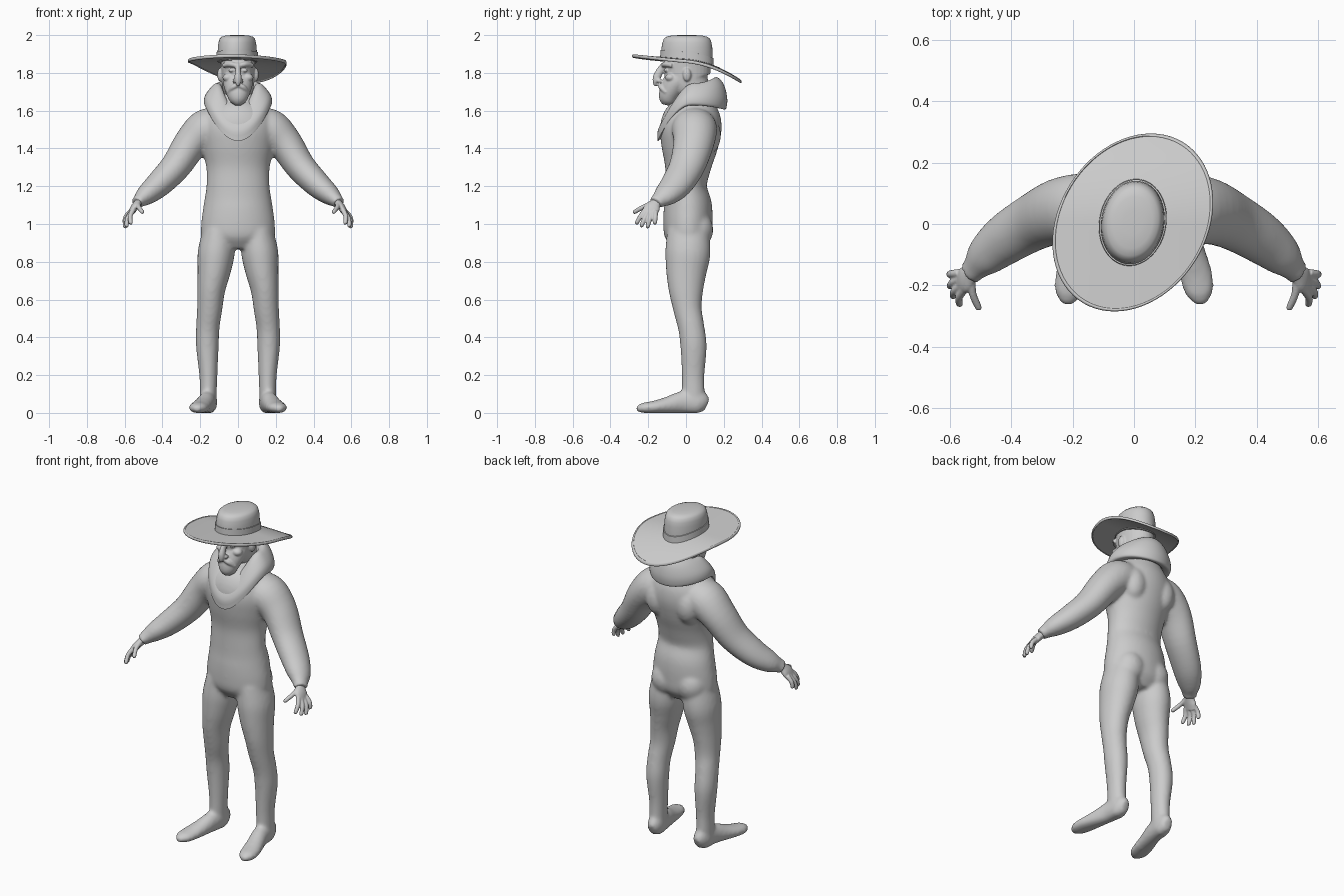
import bpy, bmesh, math
from mathutils import Vector, Matrix

cube = bpy.data.objects.get("Cube")
if cube:
    bpy.data.objects.remove(cube)

clay = bpy.data.materials.new("light grey")
clay.use_nodes = True
GREY = (0.6, 0.6, 0.6, 1)
clay.diffuse_color = GREY
bsdf = next(n for n in clay.node_tree.nodes if n.type == "BSDF_PRINCIPLED")
bsdf.inputs["Base Color"].default_value = GREY


def loft(bm, rings, closed=False):
    """Skin a list of rings; cap the ends, or join them when closed."""
    loops = [[bm.verts.new(p) for p in r] for r in rings]
    n = len(loops[0])
    pairs = list(zip(loops, loops[1:])) + ([(loops[-1], loops[0])] if closed else [])
    for a, b in pairs:
        for i in range(n):
            j = (i + 1) % n
            bm.faces.new((a[i], a[j], b[j], b[i]))
    if not closed:
        bm.faces.new(loops[0])
        bm.faces.new(loops[-1])


def spline(pts, steps):
    """Catmull-Rom interpolation of all components."""
    p = [Vector(q) for q in pts]
    p = [p[0] * 2 - p[1]] + p + [p[-1] * 2 - p[-2]]
    out = []
    for a, b, c, d in zip(p, p[1:], p[2:], p[3:]):
        for k in range(steps):
            t = k / steps
            out.append(0.5 * (2 * b + (c - a) * t + (2 * a - 5 * b + 4 * c - d) * t * t
                              + (3 * b - a - 3 * c + d) * t ** 3))
    return out + [p[-2]]


def tube(bm, pts, ref=(1, 0, 0), side=1, steps=4, n=24):
    """Oval tube; each point is x, y, z, half width along ref, other half width."""
    path = spline(pts, steps)
    mid = [Vector((q[0] * side, q[1], q[2])) for q in path]
    rings = []
    for i, q in enumerate(path):
        tan = (mid[min(i + 1, len(mid) - 1)] - mid[max(i - 1, 0)]).normalized()
        u = Vector(ref)
        u = (u - tan * u.dot(tan)).normalized()
        v = tan.cross(u)
        ring = []
        for k in range(n):
            t = math.tau * k / n
            p = mid[i] + u * (q[3] * math.cos(t)) + v * (q[4] * math.sin(t))
            p.z = max(p.z, 0)
            ring.append(p)
        rings.append(ring)
    loft(bm, rings)


def ball(bm, centre, size):
    m = Matrix.Translation(centre) @ Matrix.Diagonal((*size, 1))
    bmesh.ops.create_uvsphere(bm, u_segments=20, v_segments=12, radius=1, matrix=m)


def finish(bm, name, voxel=0, smooth=0, angle=40):
    bmesh.ops.recalc_face_normals(bm, faces=bm.faces)
    me = bpy.data.meshes.new(name)
    bm.to_mesh(me)
    bm.free()
    me.materials.append(clay)
    ob = bpy.data.objects.new(name, me)
    bpy.context.collection.objects.link(ob)
    bpy.ops.object.select_all(action="DESELECT")
    ob.select_set(True)
    bpy.context.view_layer.objects.active = ob
    bpy.ops.object.shade_smooth_by_angle(angle=math.radians(angle))
    if voxel:
        rm = ob.modifiers.new("blend", "REMESH")
        rm.mode, rm.voxel_size, rm.use_smooth_shade = "VOXEL", voxel, True
        sm = ob.modifiers.new("soften", "SMOOTH")
        sm.factor, sm.iterations = 0.5, smooth
    return ob


# Clothed body: torso, sleeves, legs and feet blended together
bm = bmesh.new()
tube(bm, [(0, .01, .87, .13, .08), (0, .01, .93, .19, .122), (0, .01, 1.0, .195, .13),
          (0, .01, 1.1, .182, .127), (0, 0, 1.2, .167, .11), (0, .01, 1.3, .168, .122),
          (0, .018, 1.4, .19, .148), (0, .025, 1.5, .205, .163), (0, .035, 1.58, .18, .15),
          (0, .04, 1.65, .12, .11), (0, .03, 1.7, .08, .08)], n=40)
for s in (1, -1):
    # Sleeve, full at the forearm and gathered at the cuff
    tube(bm, [(.09, .04, 1.53, .11, .09), (.17, .045, 1.5, .12, .108), (.25, .04, 1.425, .108, .092),
              (.33, .005, 1.305, .095, .08), (.42, -.05, 1.21, .085, .07),
              (.485, -.105, 1.155, .068, .055), (.52, -.145, 1.125, .044, .037),
              (.535, -.16, 1.11, .043, .034)], ref=(0, 1, 0), side=s)
    # Leg
    tube(bm, [(.1, .01, .97, .085, .11), (.115, .01, .85, .098, .12), (.127, .002, .75, .088, .108),
              (.142, 0, .65, .074, .092), (.15, .008, .55, .067, .076), (.16, .028, .45, .062, .07),
              (.162, .04, .35, .06, .07), (.157, .038, .2, .048, .06), (.157, .04, .1, .045, .06),
              (.155, .05, .03, .045, .055)], side=s)
    # Foot, turned outwards
    tube(bm, [(.15, .11, .04, .025, .035), (.155, .07, .055, .045, .065), (.165, -.02, .055, .046, .06),
              (.185, -.1, .04, .05, .045), (.203, -.17, .03, .054, .034), (.214, -.225, .026, .046, .028),
              (.22, -.262, .022, .018, .015)], side=s)
    # Seat and shoulder blade
    ball(bm, (s * .085, .055, .97), (.09, .09, .1))
    ball(bm, (s * .1, .12, 1.47), (.07, .065, .1))
finish(bm, "clothed_body", .01, 9)

# Hands with four fingers and a thumb
FINGERS = [((.555, -.215, 1.075), (.57, -.265, 1.0)), ((.563, -.2, 1.065), (.592, -.238, .985)),
           ((.568, -.18, 1.06), (.602, -.205, .98)), ((.57, -.16, 1.065), (.604, -.165, 1.0)),
           ((.53, -.175, 1.11), (.505, -.28, 1.06))]
for s, label in ((1, "left"), (-1, "right")):
    bm = bmesh.new()
    tube(bm, [(.51, -.135, 1.135, .028, .022), (.53, -.16, 1.11, .03, .021),
              (.55, -.18, 1.085, .043, .02), (.568, -.194, 1.055, .038, .014)], ref=(0, 1, 0), side=s)
    for base, tip in FINGERS:
        a, b = Vector(base), Vector(tip)
        bow = a.lerp(b, .5) + Vector((.008, 0, .004))
        tube(bm, [(*a, .014, .014), (*bow, .0125, .0125), (*a.lerp(b, .92), .011, .011),
                  (*b, .006, .006)], ref=(0, 1, 0), side=s, n=12)
    finish(bm, label + "_hand", .004, 3)

# Head with hooked nose, brow, cheeks, ears and beard
bm = bmesh.new()
tube(bm, [(0, .05, 1.6, .07, .07), (0, .04, 1.7, .08, .085), (0, .012, 1.76, .087, .115),
          (0, .008, 1.82, .09, .122), (0, .01, 1.92, .095, .122)], n=32)
tube(bm, [(0, -.105, 1.63, .018, .022), (0, -.1, 1.65, .043, .042), (0, -.088, 1.69, .062, .056),
          (0, -.06, 1.74, .078, .068), (0, -.03, 1.77, .082, .08)], n=28)
tube(bm, [(0, -.112, 1.845, .014, .018), (0, -.138, 1.81, .015, .02), (0, -.155, 1.775, .019, .021),
          (0, -.162, 1.75, .016, .014), (0, -.162, 1.73, .006, .007)], n=16)
for s in (1, -1):
    tube(bm, [(.008, -.12, 1.838, .012, .012), (.04, -.113, 1.846, .014, .012),
              (.078, -.075, 1.84, .012, .01)], ref=(0, 0, 1), side=s, n=12)
    tube(bm, [(.004, -.135, 1.735, .012, .014), (.03, -.13, 1.722, .014, .014),
              (.055, -.105, 1.695, .008, .008)], ref=(0, 0, 1), side=s, n=12)
    ball(bm, (s * .052, -.082, 1.775), (.03, .028, .022))
    ball(bm, (s * .018, -.14, 1.758), (.011, .016, .011))
    ball(bm, (s * .036, -.106, 1.813), (.015, .012, .009))
    ball(bm, (s * .094, .005, 1.79), (.016, .022, .036))
finish(bm, "bearded_head", .005, 3)

# Cowl collar, dipping low on the chest and standing high behind
COWL = [(.14, .03, .14, 1.48, 1.63, 1.62), (.174, .03, .176, 1.44, 1.63, 1.605),
        (.181, .033, .183, 1.455, 1.65, 1.625), (.172, .035, .183, 1.5, 1.685, 1.67),
        (.142, .042, .16, 1.555, 1.725, 1.735), (.115, .042, .127, 1.595, 1.745, 1.775),
        (.09, .04, .1, 1.6, 1.735, 1.765), (.075, .04, .08, 1.57, 1.69, 1.7)]
rings = []
for rx, yc, ry, front, flank, back in spline(COWL, 3):
    ring = []
    for k in range(64):
        c, x = math.cos(math.tau * k / 64), math.sin(math.tau * k / 64)
        z = flank + (front - flank) * max(c, 0) ** 2 + (back - flank) * max(-c, 0) ** 2
        ring.append((rx * x, yc - ry * c, z))
    rings.append(ring)
bm = bmesh.new()
loft(bm, rings, closed=True)
finish(bm, "cowl_collar", angle=60)


# Hat: every ring is a slightly skewed oval lying on the drooping brim surface
def brim_z(x, y):
    return 1.87 - .07 * y - 1.13 * max(y, 0) ** 2 - .15 * x * x


def hat_ring(rx, ry, lift=0, skew=.1, flat=None, n=72):
    ring = []
    for k in range(n):
        t = math.tau * k / n
        x, y = rx * math.sin(t + skew) - .004, ry * math.cos(t) + .005
        ring.append((x, y, brim_z(x, y) + lift if flat is None else flat))
    return ring


def brim_ring(f, lift):
    return hat_ring(.1 + .162 * f, .13 + .16 * f, lift, .1 + .13 * f)


bm = bmesh.new()
fracs = [0, .25, .5, .75, .95]
loft(bm, [brim_ring(f, .006) for f in fracs] + [brim_ring(f, -.006) for f in reversed(fracs)], closed=True)
finish(bm, "hat_brim")

# Raised piping round the edge of the brim
bm = bmesh.new()
loft(bm, [brim_ring(.965 + .035 * math.cos(a), .009 * math.sin(a))
          for a in [math.tau * k / 10 for k in range(10)]], closed=True)
finish(bm, "brim_piping", angle=60)

# Crown with a rounded flat top
bm = bmesh.new()
crown = [hat_ring(.104, .136, -.01), hat_ring(.104, .136, .04)]
for f, z in ((.985, 1.935), (.955, 1.96), (.9, 1.98), (.8, 1.991), (.62, 1.997), (.3, 2.0)):
    crown.append(hat_ring(.104 * f, .136 * f, flat=z))
loft(bm, crown)
finish(bm, "hat_crown", angle=60)

# Band round the foot of the crown
bm = bmesh.new()
loft(bm, [hat_ring(.1, .13, -.004), hat_ring(.111, .142, -.004), hat_ring(.109, .14, .042),
          hat_ring(.1, .13, .042)], closed=True)
finish(bm, "hat_band")
